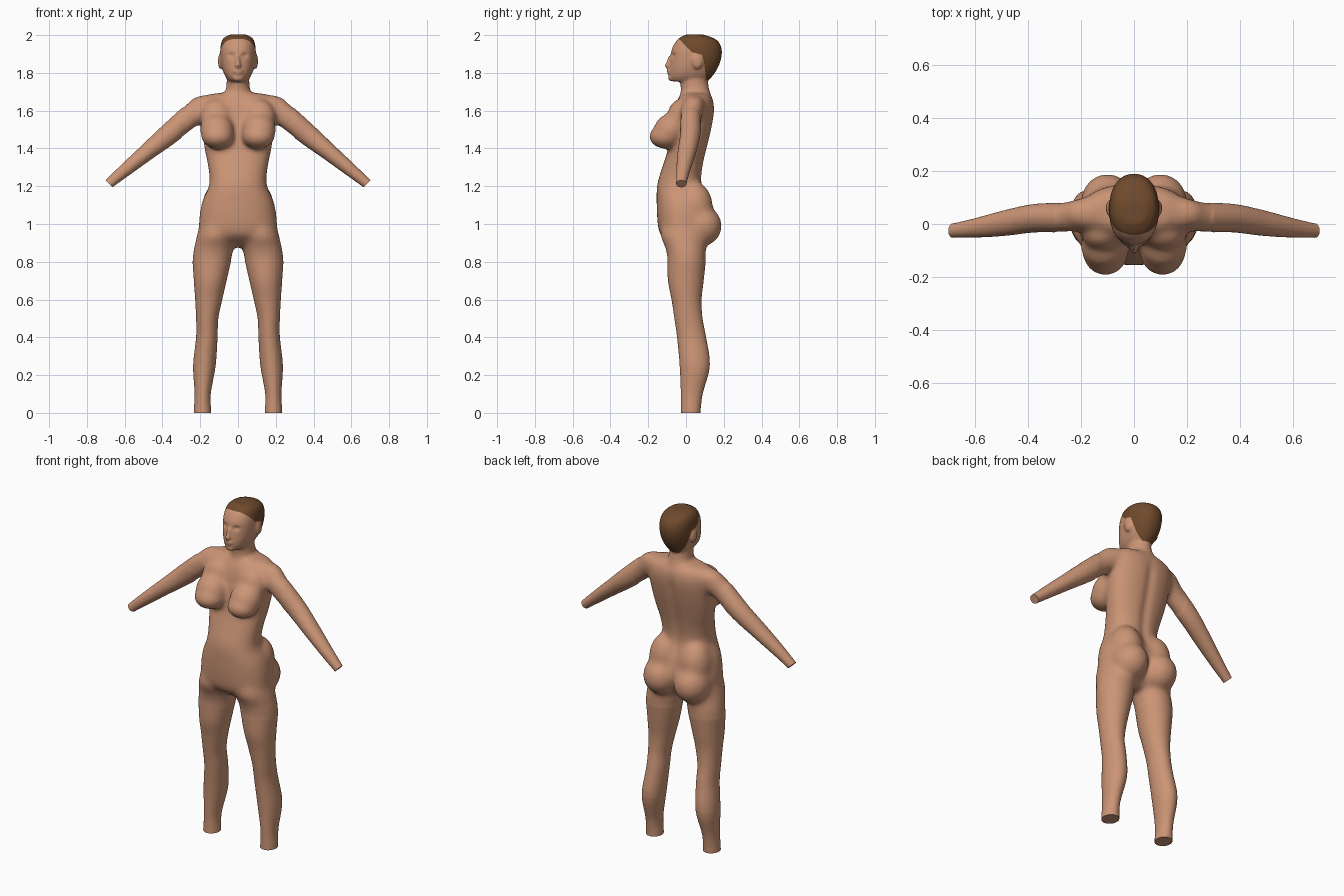
import bpy, bmesh, math
from mathutils import Vector, Matrix

if "Cube" in bpy.data.objects:
    bpy.data.objects.remove(bpy.data.objects["Cube"])

def material(name, rgb):
    m = bpy.data.materials.new(name)
    m.diffuse_color = (*rgb, 1)
    m.use_nodes = True
    m.node_tree.nodes["Principled BSDF"].inputs["Base Color"].default_value = m.diffuse_color
    return m

SKIN = material("skin", (0.60, 0.30, 0.18))
HAIR = material("brown hair", (0.16, 0.068, 0.025))
bm = bmesh.new()

def smooth_rings(rings, n=4):
    """Catmull-Rom interpolation between rings."""
    out = []
    for i in range(len(rings) - 1):
        a, b, c, d = (rings[max(i - 1, 0)], rings[i], rings[i + 1],
                      rings[min(i + 2, len(rings) - 1)])
        for k in range(n):
            t = k / n
            out.append([0.5 * (2*q + (r - p)*t + (2*p - 5*q + 4*r - s)*t*t
                               + (3*q - p - 3*r + s)*t**3)
                        for p, q, r, s in zip(a, b, c, d)])
    return out + [list(rings[-1])]

def loft(rings, u=(1, 0, 0), power=2.0, side=1, seg=32):
    """Closed tube through rings (x, y, z, radius along u, radius along y)."""
    u, v, loops = Vector(u).normalized(), Vector((0, 1, 0)), []
    for x, y, z, ru, rv in smooth_rings(rings):
        loop = []
        for k in range(seg):
            a = 2 * math.pi * k / seg
            c, s = math.cos(a), math.sin(a)
            p = (Vector((x, y, z)) + u * ru * math.copysign(abs(c) ** (2 / power), c)
                 + v * rv * math.copysign(abs(s) ** (2 / power), s))
            loop.append(bm.verts.new((p.x * side, p.y, p.z)))
        loops.append(loop)
    faces = [bm.faces.new(loops[0]), bm.faces.new(loops[-1])]
    for a, b in zip(loops, loops[1:]):
        for k in range(seg):
            j = (k + 1) % seg
            faces.append(bm.faces.new((a[k], a[j], b[j], b[k])))
    bmesh.ops.recalc_face_normals(bm, faces=faces)

def upright(rows, **kw):
    """Rows (z, centre x, front y, back y, half width)."""
    loft([(x, (f + b) / 2, z, w, (b - f) / 2) for z, x, f, b, w in rows], **kw)

def blob(centre, radii, tilt=0):
    m = (Matrix.Translation(centre) @ Matrix.Rotation(tilt, 4, 'X')
         @ Matrix.Diagonal((*radii, 1)))
    bmesh.ops.create_uvsphere(bm, u_segments=32, v_segments=20, radius=1, matrix=m)

# torso
upright([(0.88, 0, -0.05, 0.05, 0.08), (0.91, 0, -0.10, 0.08, 0.15),
         (0.95, 0, -0.14, 0.10, 0.20), (1.02, 0, -0.152, 0.125, 0.207),
         (1.12, 0, -0.156, 0.115, 0.190), (1.21, 0, -0.153, 0.085, 0.152),
         (1.31, 0, -0.123, 0.092, 0.160), (1.40, 0, -0.095, 0.112, 0.179),
         (1.50, 0, -0.08, 0.136, 0.192), (1.60, 0, -0.065, 0.152, 0.20),
         (1.66, 0, -0.045, 0.143, 0.19), (1.692, 0, -0.02, 0.12, 0.14)], power=2.3)
# neck
upright([(1.60, 0, -0.04, 0.14, 0.075), (1.70, 0, -0.03, 0.130, 0.066),
         (1.75, 0, -0.03, 0.116, 0.060), (1.84, 0, -0.03, 0.12, 0.06)])
# head
upright([(1.755, 0, -0.075, 0.11, 0.045), (1.78, 0, -0.088, 0.138, 0.066),
         (1.82, 0, -0.088, 0.165, 0.083), (1.87, 0, -0.083, 0.185, 0.092),
         (1.92, 0, -0.077, 0.19, 0.094), (1.96, 0, -0.058, 0.176, 0.089),
         (1.985, 0, -0.035, 0.145, 0.076), (2.003, 0, 0.0, 0.09, 0.045)], power=2.2)
# nose, lips and chin
blob((0, -0.090, 1.860), (0.010, 0.014, 0.036), -0.25)
blob((0, -0.098, 1.838), (0.016, 0.016, 0.012))
blob((0, -0.088, 1.812), (0.027, 0.014, 0.008))
blob((0, -0.087, 1.800), (0.023, 0.014, 0.008))
blob((0, -0.078, 1.772), (0.028, 0.018, 0.016))

for s in (1, -1):
    # ears
    blob((s * 0.094, 0.06, 1.862), (0.012, 0.028, 0.042), 0.15)
    # chest
    blob((s * 0.108, -0.108, 1.463), (0.088, 0.089, 0.066))
    blob((s * 0.112, -0.082, 1.500), (0.091, 0.088, 0.085))
    blob((s * 0.115, -0.040, 1.560), (0.085, 0.060, 0.100))
    # buttocks
    blob((s * 0.10, 0.078, 0.99), (0.103, 0.113, 0.110))
    blob((s * 0.098, 0.045, 1.09), (0.092, 0.098, 0.135))
    # shoulders
    blob((s * 0.165, 0.04, 1.632), (0.10, 0.062, 0.052))
    # legs
    upright([(1.02, 0.112, -0.12, 0.12, 0.085), (0.94, 0.118, -0.137, 0.11, 0.100),
             (0.88, 0.127, -0.112, 0.105, 0.105),
             (0.82, 0.137, -0.10, 0.106, 0.104), (0.70, 0.147, -0.096, 0.094, 0.087),
             (0.60, 0.155, -0.077, 0.083, 0.072), (0.50, 0.163, -0.062, 0.088, 0.059),
             (0.40, 0.165, -0.048, 0.107, 0.057), (0.25, 0.178, -0.034, 0.127, 0.060),
             (0.10, 0.187, -0.028, 0.089, 0.043), (0.0, 0.188, -0.028, 0.077, 0.047),
             (-0.05, 0.188, -0.028, 0.077, 0.047)], side=s)
    # arms
    loft([(0.13, 0.04, 1.61, 0.055, 0.06), (0.20, 0.035, 1.605, 0.064, 0.062),
          (0.265, 0.025, 1.56, 0.062, 0.057), (0.375, 0.022, 1.468, 0.056, 0.054),
          (0.485, 0.004, 1.378, 0.045, 0.049), (0.60, -0.015, 1.283, 0.035, 0.037),
          (0.683, -0.025, 1.213, 0.027, 0.028), (0.73, -0.03, 1.17, 0.027, 0.028)],
         u=(0.65, 0, 0.76), side=s)

# fuse all parts into one continuous skin
mesh = bpy.data.meshes.new("body")
bm.to_mesh(mesh)
bm.free()
body = bpy.data.objects.new("body", mesh)
bpy.context.collection.objects.link(body)
rm = body.modifiers.new("fuse", 'REMESH')
rm.mode, rm.voxel_size = 'VOXEL', 0.008
sm = body.modifiers.new("soften", 'SMOOTH')
sm.factor, sm.iterations = 0.5, 4
dg = bpy.context.evaluated_depsgraph_get()
fused = bpy.data.meshes.new_from_object(body.evaluated_get(dg))
body.modifiers.clear()
body.data = fused
bm = bmesh.new()
bm.from_mesh(fused)

# blend the joins on the trunk, hips and shoulders
trunk = [v for v in bm.verts if 0.80 < v.co.z < 1.73 and abs(v.co.x) < 0.30]
for i in range(30):
    bmesh.ops.smooth_vert(bm, verts=trunk, factor=0.5, use_axis_x=True,
                          use_axis_y=True, use_axis_z=True)

def cut(test, point, normal, trim=False):
    faces = [f for f in bm.faces if test(f.calc_center_median())]
    geom = faces + list({e for f in faces for e in f.edges}) \
                 + list({v for f in faces for v in f.verts})
    r = bmesh.ops.bisect_plane(bm, geom=geom, dist=1e-5, plane_co=point,
                               plane_no=normal, clear_outer=trim)
    if trim:
        edges = [e for e in r["geom_cut"] if isinstance(e, bmesh.types.BMEdge)]
        bmesh.ops.holes_fill(bm, edges=edges, sides=0)

# eye sockets and spine groove
for v in bm.verts:
    x, y, z = v.co
    if z > 1.8 and y < 0:
        d2 = (abs(x) - 0.036) ** 2 + (z - 1.893) ** 2 * 1.8
        v.co.y += 0.012 * math.exp(-d2 / 0.016 ** 2)
    elif 1.05 < z < 1.66 and y > 0.04:
        fade = min(1, (z - 1.05) / 0.1, (1.66 - z) / 0.1)
        v.co.y -= 0.010 * fade * math.exp(-(x / 0.03) ** 2)

# flat ankle and wrist ends
cut(lambda c: c.z < 0.1, (0, 0, 0), (0, 0, -1), True)
for s in (1, -1):
    cut(lambda c: c.x * s > 0.5 and c.z > 1.1, (s * 0.683, 0, 1.213),
        (s * 0.72, 0, -0.69), True)

# hairline (y, z), cut cleanly then coloured by position
line = [(0.108, 1.755), (0.095, 1.86), (0.085, 1.895), (0.03, 1.91),
        (-0.035, 1.978), (-0.10, 1.982)]
for (y0, z0), (y1, z1) in zip(line, line[1:]):
    cut(lambda c: z0 - 0.01 < c.z < z1 + 0.01 and y1 - 0.01 < c.y < y0 + 0.01,
        (0, y0, z0), (0, z1 - z0, y0 - y1))
cut(lambda c: 1.74 < c.z < 1.78, (0, 0, 1.76), (0, 0, 1))

def is_hair(c):
    if c.z < 1.76:
        return False
    for (y0, z0), (y1, z1) in zip(line, line[1:]):
        if z0 <= c.z <= z1:
            return c.y > y0 + (y1 - y0) * (c.z - z0) / (z1 - z0)
    return c.z > 1.98

fused.materials.clear()
fused.materials.append(SKIN)
fused.materials.append(HAIR)
for f in bm.faces:
    f.material_index = int(is_hair(f.calc_center_median()))
    f.smooth = True
bmesh.ops.recalc_face_normals(bm, faces=bm.faces[:])
bm.to_mesh(fused)
bm.free()
for o in bpy.context.selected_objects:
    o.select_set(False)
body.select_set(True)
bpy.context.view_layer.objects.active = body
bpy.ops.object.shade_smooth_by_angle(angle=math.radians(50))
